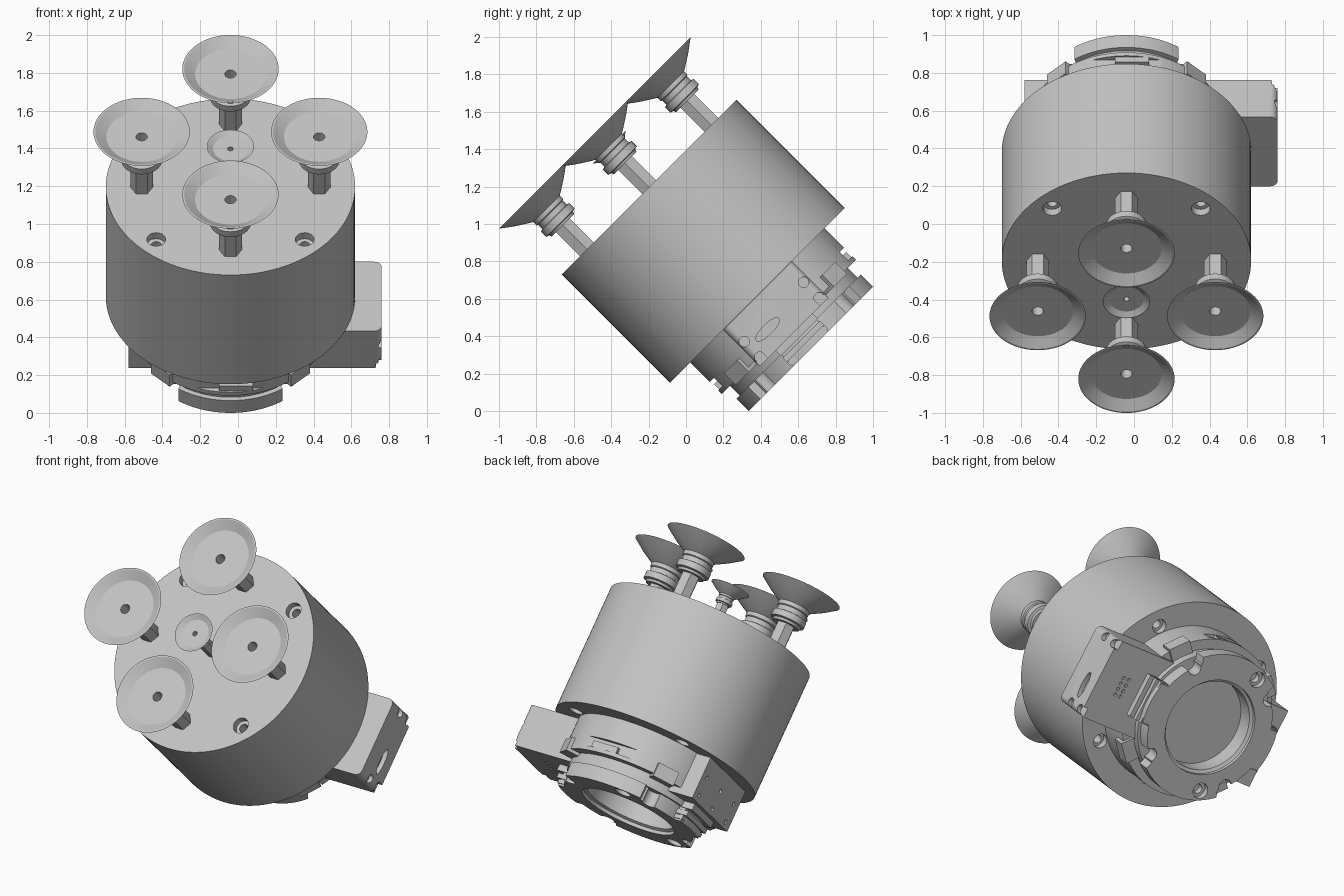
import bpy, bmesh, math
from mathutils import Matrix, Vector

old = bpy.data.objects.get("Cube")
if old:
    bpy.data.objects.remove(old, do_unlink=True)

# One plain grey finish for the whole tool
grey = bpy.data.materials.new("light_grey")
grey.use_nodes = True
grey.diffuse_color = (0.55, 0.55, 0.55, 1)
grey.node_tree.nodes["Principled BSDF"].inputs["Base Color"].default_value = (0.55, 0.55, 0.55, 1)

# Tool axis is the local z, leaning forward by 45 degrees
TILT = Matrix.Translation((-0.04, 0.5, 0.5)) @ Matrix.Rotation(math.radians(45), 4, "X")


def finish(name, bm):
    bmesh.ops.recalc_face_normals(bm, faces=bm.faces)
    me = bpy.data.meshes.new(name)
    bm.to_mesh(me)
    bm.free()
    me.materials.append(grey)
    ob = bpy.data.objects.new(name, me)
    bpy.context.scene.collection.objects.link(ob)
    ob.matrix_world = TILT
    smooth(ob)
    return ob


def smooth(ob):
    ob.data.shade_smooth()
    ob.data.set_sharp_from_angle(angle=math.radians(30))


def add_lathe(bm, profile, sides, place=Matrix()):
    """Revolve (radius, height) points; both ends are capped."""
    rings = []
    for r, z in profile:
        rings.append([bm.verts.new(place @ Vector((r * math.cos(a), r * math.sin(a), z)))
                      for a in (math.tau * i / sides for i in range(sides))])
    for low, high in zip(rings, rings[1:]):
        for i in range(sides):
            j = (i + 1) % sides
            bm.faces.new((low[i], low[j], high[j], high[i]))
    bm.faces.new(rings[0])
    bm.faces.new(rings[-1])


def lathe(name, profile, sides=96, places=(Matrix(),)):
    bm = bmesh.new()
    for p in places:
        add_lathe(bm, profile, sides, p)
    return finish(name, bm)


def box(name, low, high, bevel=0):
    low, high = Vector(low), Vector(high)
    bm = bmesh.new()
    size = Matrix.Diagonal((*(high - low), 1))
    bmesh.ops.create_cube(bm, size=1, matrix=Matrix.Translation((low + high) / 2) @ size)
    if bevel:
        # Round only the corners at the outer end that run along the axis
        edges = [e for e in bm.edges
                 if all(v.co.x > high.x - 1e-4 for v in e.verts)
                 and abs(e.verts[0].co.y - e.verts[1].co.y) < 1e-4]
        bmesh.ops.bevel(bm, geom=edges, offset=bevel, segments=5, profile=0.5, affect="EDGES")
    return finish(name, bm)


def cut(ob, *cutters):
    for c in cutters:
        mod = ob.modifiers.new("cut", "BOOLEAN")
        mod.operation, mod.solver, mod.object = "DIFFERENCE", "EXACT", c
    dg = bpy.context.evaluated_depsgraph_get()
    dg.update()
    me = bpy.data.meshes.new_from_object(ob.evaluated_get(dg))
    ob.modifiers.clear()
    ob.data = me
    smooth(ob)


def drop(*cutters):
    for c in cutters:
        bpy.data.objects.remove(c, do_unlink=True)


def at(x, y, z=0):
    return Matrix.Translation((x, y, z))


QUAD = [(sx, sy) for sx in (-1, 1) for sy in (-1, 1)]

# Main drum with four counterbored bolt holes
drum = lathe("main_drum", [(0.66, 0.168), (0.66, 0.985)], 128)
bolts = lathe("bolt_cutter",
              [(0.045, 0.1), (0.045, 0.21), (0.028, 0.21), (0.028, 0.94), (0.05, 0.94), (0.05, 1.05)],
              32, [at(sx * 0.393, sy * 0.393) for sx, sy in QUAD])
cut(drum, bolts)
drop(bolts)

# Suction cups: hex stem, grooved collar and flared lip with a sunken floor
CUP = [(0.03, -0.23), (0.085, -0.23), (0.09, -0.215), (0.108, -0.21), (0.108, -0.17),
       (0.092, -0.165), (0.092, -0.135), (0.1, -0.13), (0.1, -0.105), (0.125, -0.09),
       (0.185, -0.052), (0.255, 0), (0.245, 0), (0.187, -0.037), (0.03, -0.037), (0.028, -0.12)]


def suction_cup(name, x, y, rim, scale, stem_radius):
    lathe(name + "_cup", [(r * scale, rim + z * scale) for r, z in CUP], 64, [at(x, y)])
    lathe(name + "_stem", [(stem_radius, 0.97), (stem_radius, rim - 0.2 * scale)], 6, [at(x, y)])


for name, x, y in (("left", 0.47, 0), ("right", -0.47, 0), ("upper", 0, 0.47), ("lower", 0, -0.47)):
    suction_cup(name, x, y, 1.397, 1, 0.06)
suction_cup("centre", 0, 0, 1.288, 0.49, 0.04)

# Coupling body with a shallow slot in both curved sides
body = lathe("coupling_body", [(0.508, 0.17), (0.508, -0.07)])
for s in (-1, 1):
    y0, y1 = sorted((s * 0.475, s * 0.6))
    slot = box("slot_cutter", (-0.19, y0, -0.045), (0.19, y1, 0.02))
    cut(body, slot)
    drop(slot)
    box("slot_block", (-0.06, min(s * 0.4, s * 0.5), -0.045), (0.12, max(s * 0.4, s * 0.5), -0.005))

# Base plate: round, stepped in at the four diagonals
def plate_radius(a):
    wide = abs(0.47 * math.cos(a)) < 0.285 or abs(0.47 * math.sin(a)) < 0.14
    return 0.47 if wide else 0.425


bm = bmesh.new()
ring = [bm.verts.new((plate_radius(a) * math.cos(a), plate_radius(a) * math.sin(a), -0.237))
        for a in (math.tau * i / 240 for i in range(240))]
face = bm.faces.new(ring)
top = bmesh.ops.extrude_face_region(bm, geom=[face])["geom"]
bmesh.ops.translate(bm, verts=[g for g in top if isinstance(g, bmesh.types.BMVert)], vec=(0, 0, 0.092))
plate = finish("base_plate", bm)
core = lathe("groove_core", [(0.445, -0.06), (0.445, -0.146)])

# Round pocket, bolt holes and diagonal notches in the base
pocket = lathe("pocket_cutter", [(0.305, -0.3), (0.305, -0.215), (0.285, -0.205), (0.285, -0.09)])
holes = lathe("hole_cutter", [(0.05, -0.3), (0.05, -0.2), (0.03, -0.2), (0.03, -0.16)], 32,
              [at(-0.15, s * 0.38) for s in (-1, 1)])
notches = lathe("notch_cutter", [(0.042, -0.3), (0.042, -0.1)], 32,
                [at(sx * 0.295, sy * 0.295) for sx, sy in QUAD])
cut(core, pocket)
cut(plate, pocket, holes, notches)
drop(pocket, holes, notches)

# Locking tabs on the diagonals and ribbed pads on both sides
for sx, sy in QUAD:
    tab = box("locking_tab", (0.4, -0.07, -0.09), (0.525, 0.07, 0))
    tab.matrix_world = TILT @ Matrix.Rotation(math.atan2(sy, sx), 4, "Z")
for s in (-1, 1):
    for reach, low, high in ((0.5, -0.15, -0.11), (0.48, -0.195, -0.165), (0.46, -0.225, -0.2)):
        box("side_rib", (min(s * 0.4, s * reach), -0.14, low), (max(s * 0.4, s * reach), 0.14, high))

# Connector housing on the left, with screw holes, cable slot and pin holes
housing = box("connector_housing", (0.3, -0.26, -0.11), (0.8, 0.26, 0.165), 0.04)
SIDE = Matrix.Rotation(math.radians(90), 4, "Y")
screws = lathe("screw_cutter", [(0.028, 0.77), (0.028, 0.9)], 24,
               [at(0, sy * 0.225, z) @ SIDE for sy in (-1, 1) for z in (0.042, -0.075)])
cable = lathe("cable_cutter", [(0.028, 0.77), (0.028, 0.9)], 32,
              [at(0, -0.09, 0) @ SIDE @ Matrix.Diagonal((1, 3, 1, 1))])
pins = lathe("pin_cutter", [(0.011, -0.2), (0.011, -0.095)], 12,
             [at(x, -0.057 + 0.038 * i) for x in (0.6, 0.64) for i in range(4)])
notch = [box("corner_cutter", (0.77, min(s * 0.2, s * 0.3), -0.2), (0.9, max(s * 0.2, s * 0.3), -0.08))
         for s in (-1, 1)]
cut(housing, screws, cable, pins, *notch)
drop(screws, cable, pins, *notch)

# Plain mounting block on the right, with small dowel holes
block = box("mounting_block", (-0.54, -0.26, -0.11), (-0.3, 0.26, 0.165))
dowels = lathe("dowel_cutter", [(0.014, -0.6), (0.014, -0.525)], 12,
               [at(0, y, z) @ SIDE for y in (-0.2, 0, 0.2) for z in (-0.07, 0.05)])
cut(block, dowels)
drop(dowels)
